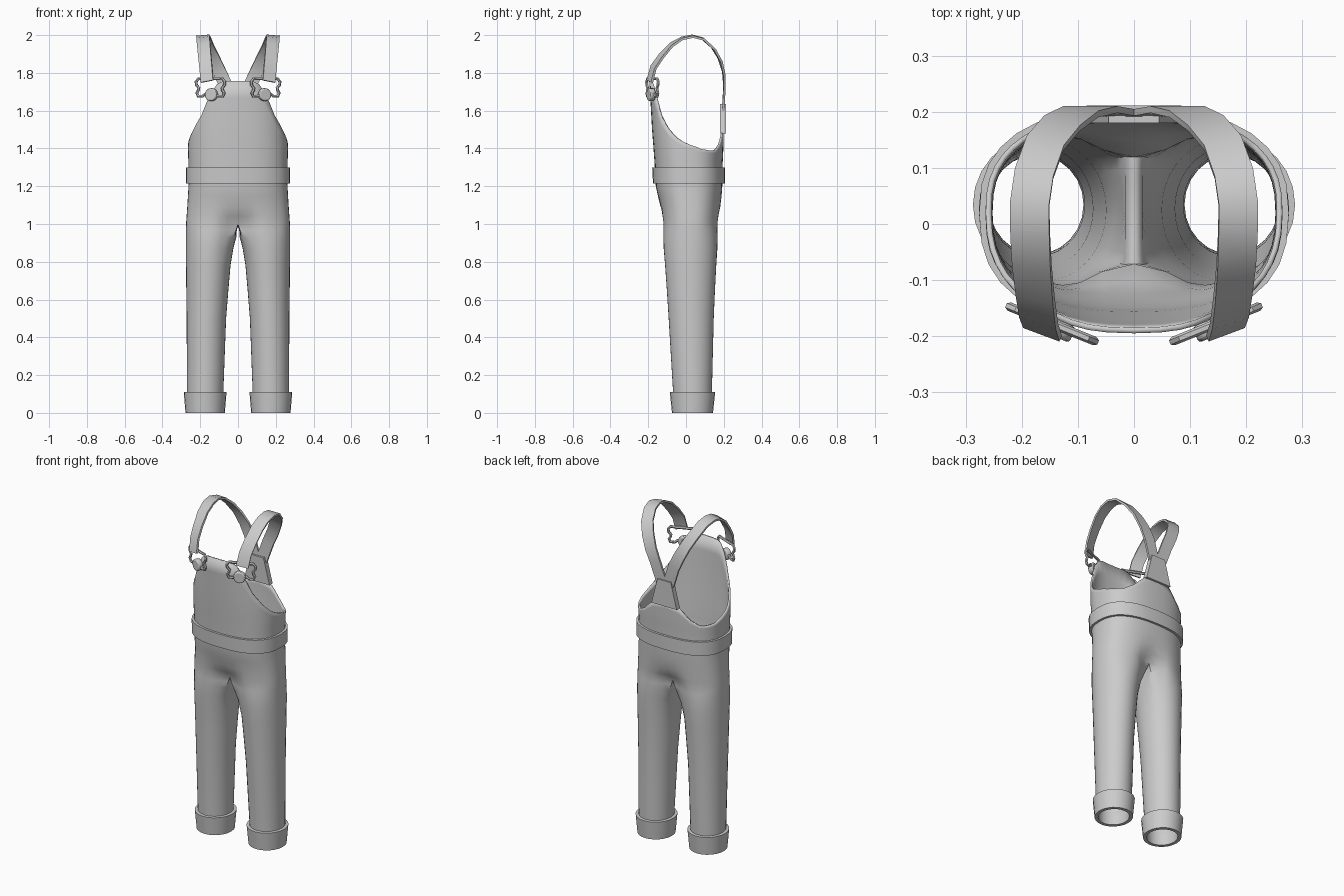
import bpy, bmesh, math
from mathutils import Vector

if "Cube" in bpy.data.objects:
    bpy.data.objects.remove(bpy.data.objects["Cube"])

cloth = bpy.data.materials.new("grey cloth")
cloth.diffuse_color = (0.6, 0.6, 0.6, 1)
cloth.use_nodes = True
cloth.node_tree.nodes["Principled BSDF"].inputs["Base Color"].default_value = cloth.diffuse_color


def finish(obj, angle=40):
    obj.data.materials.clear()
    obj.data.materials.append(cloth)
    bpy.ops.object.select_all(action='DESELECT')
    bpy.context.view_layer.objects.active = obj
    obj.select_set(True)
    bpy.ops.object.shade_smooth_by_angle(angle=math.radians(angle))
    return obj


def mesh_object(name, bm, mirror=False, thickness=0):
    bmesh.ops.recalc_face_normals(bm, faces=bm.faces)
    me = bpy.data.meshes.new(name)
    bm.to_mesh(me)
    bm.free()
    obj = bpy.data.objects.new(name, me)
    bpy.context.collection.objects.link(obj)
    if mirror:
        m = obj.modifiers.new("mirror", 'MIRROR')
        m.use_clip = True
        m.merge_threshold = 0.0005
    if thickness:
        s = obj.modifiers.new("thickness", 'SOLIDIFY')
        s.thickness = thickness
        s.offset = -1
    return finish(obj)


def table(rows, z):
    """Interpolate rows of (z, values...)."""
    if z <= rows[0][0]:
        return rows[0][1:]
    for a, b in zip(rows, rows[1:]):
        if z <= b[0]:
            t = (z - a[0]) / (b[0] - a[0])
            return tuple(p + (q - p) * t for p, q in zip(a[1:], b[1:]))
    return rows[-1][1:]


def power(v, p):
    return math.copysign(abs(v) ** p, v)


# height, half width, front y, back y of the torso
TORSO = [(1.0, .275, -.13, .178), (1.1, .268, -.138, .185), (1.2, .262, -.16, .192),
         (1.3, .262, -.165, .193), (1.4, .265, -.172, .198), (1.5, .262, -.18, .2),
         (1.65, .25, -.188, .2), (1.76, .24, -.195, .2)]
# height, inner x, outer x, front y, back y of a leg
LEG = [(.03, .078, .27, -.066, .135), (.1, .078, .27, -.068, .137), (.5, .063, .272, -.092, .147),
       (.75, .043, .275, -.108, .158), (.88, .028, .277, -.12, .168), (1.0, .0, .277, -.13, .178)]
# angle from the front, height of the upper edge
EDGE = [(0, 1.757), (15, 1.755), (25, 1.735), (35, 1.66), (45, 1.575), (60, 1.505), (75, 1.455),
        (90, 1.42), (105, 1.397), (120, 1.39), (135, 1.39), (150, 1.42), (165, 1.48), (180, 1.5)]


def torso(phi, z, grow=0):
    a, f, b = table(TORSO, z)
    c = math.cos(phi)
    r = (.02 - f if c > 0 else b - .02) + grow
    x = (a + grow) * power(math.sin(phi), .8)
    return Vector((x if abs(x) > 1e-6 else 0, .02 - r * power(c, .8), z))


def leg(psi, z, grow=0):
    i, o, f, b = table(LEG, z)
    return Vector(((i + o) / 2 + ((o - i) / 2 + grow) * math.sin(psi),
                   (f + b) / 2 - ((b - f) / 2 + grow) * math.cos(psi), z))


def skin(bm, rows, closed):
    for r0, r1 in zip(rows, rows[1:]):
        n = len(r0)
        for k in range(n if closed else n - 1):
            j = (k + 1) % n
            bm.faces.new((r0[k], r0[j], r1[j], r1[k]))


# Trousers and bib: one mirrored half
M, K = 24, 8
bm = bmesh.new()
phis = [math.pi * k / M for k in range(M + 1)]
crotch = []
for p in phis:
    v = torso(p, 1.0)
    v.y += .05 * math.exp(-(p / .22) ** 2) - .05 * math.exp(-((math.pi - p) / .22) ** 2)
    crotch.append(v)
front, back = crotch[0].y, crotch[-1].y
for k in range(1, K):
    t = k / K
    crotch.append(Vector((0, back + (front - back) * t, 1.0 - .015 * math.sin(math.pi * t))))
psis = [math.radians(-50 + 280 * k / M) for k in range(M + 1)]
psis += [math.radians(230 + 80 * k / K) for k in range(1, K)]
rows = [[bm.verts.new(v) for v in crotch]]
for z, t in [(.97, .25), (.93, .55), (.87, .85), (.78, 1), (.65, 1), (.5, 1), (.3, 1), (.1, 1), (.03, 1)]:
    ring = []
    for v, p in zip(crotch, psis):
        q = v.lerp(leg(p, z), t)
        q.z = z
        q.x = max(q.x, .006)
        ring.append(bm.verts.new(q))
    rows.append(ring)
skin(bm, rows, True)
upper = [rows[0][:M + 1]]
for z in (1.04, 1.09, 1.15, 1.2, 1.26, 1.32):
    line = []
    for p in phis:
        v = torso(p, z)
        w = .05 * max(0, (1.12 - z) / .12) ** 2
        v.y += w * (math.exp(-(p / .22) ** 2) - math.exp(-((math.pi - p) / .22) ** 2))
        line.append(bm.verts.new(v))
    upper.append(line)
for s in range(1, 6):
    upper.append([bm.verts.new(torso(p, 1.32 + (table(EDGE, math.degrees(p))[0] - 1.32) * s / 5))
                  for p in phis])
skin(bm, upper, False)
mesh_object("trousers_and_bib", bm, mirror=True, thickness=.01)


def band(name, shape, profile, n, mirror=False):
    """Closed ring: profile of (growth, height) swept around a shape."""
    bm = bmesh.new()
    rows = [[bm.verts.new(shape(2 * math.pi * k / n, z, g)) for k in range(n)] for g, z in profile]
    skin(bm, rows + rows[:1], True)
    obj = mesh_object(name, bm)
    if mirror:
        obj.modifiers.new("mirror", 'MIRROR')
    return obj


# Waistband and turned-up cuffs
band("waistband", torso, [(-.004, 1.215), (.014, 1.215), (.014, 1.298), (-.004, 1.298)], 32)
band("cuffs", leg, [(-.012, 0), (.008, 0), (.017, .11), (-.004, .112), (-.012, .06)], 24, True)

# Shoulder straps: x, y, z, sideways tilt
PATH = [(.163, -.192, 1.755, .08), (.17, -.172, 1.83, .08), (.176, -.13, 1.89, .07),
        (.182, -.075, 1.95, .05), (.185, -.02, 1.983, .03), (.186, .035, 1.994, .02),
        (.178, .09, 1.98, .01), (.158, .145, 1.93, .01), (.128, .18, 1.87, 0),
        (.095, .2, 1.8, 0), (.062, .204, 1.73, 0), (.028, .198, 1.63, 0), (.018, .197, 1.6, 0)]
bm = bmesh.new()
pts = [Vector(p[:3]) for p in PATH]
rows = []
for i, p in enumerate(pts):
    t = (pts[min(i + 1, len(pts) - 1)] - pts[max(i - 1, 0)]).normalized()
    n = Vector((PATH[i][3], p.y - .02, max(0, p.z - 1.75)))
    side = t.cross(n).normalized()
    n = side.cross(t).normalized()
    rows.append([bm.verts.new(p + side * a * .035 + n * b * .006)
                 for a, b in ((-1, -1), (1, -1), (1, 1), (-1, 1))])
skin(bm, rows, True)
bm.faces.new(rows[0])
bm.faces.new(rows[-1])
strap = mesh_object("shoulder_straps", bm)
strap.modifiers.new("mirror", 'MIRROR')

# Back yoke joining the straps
bm = bmesh.new()
rows = [[bm.verts.new((x, y, z)) for x, z in ((-.085, 1.48), (.085, 1.48), (.045, 1.635), (-.045, 1.635))]
        for y in (.18, .211)]
skin(bm, rows, True)
bm.faces.new(rows[0])
bm.faces.new(rows[1])
mesh_object("back_yoke", bm)

# Wire buckles and round buttons, turned to follow the bib
TURN = math.radians(22)
HALF = [(.045, .05), (.068, .052), (.082, .035), (.08, .018), (.066, .002), (.07, -.012),
        (.078, -.025), (.07, -.042), (.045, -.042), (.03, -.03)]
loop = HALF + [(-u, v) for u, v in reversed(HALF)]
for s, label in ((1, "left"), (-1, "right")):
    cu = bpy.data.curves.new("wire", 'CURVE')
    cu.dimensions = '3D'
    cu.bevel_depth = .008
    cu.bevel_resolution = 1
    sp = cu.splines.new('POLY')
    sp.points.add(len(loop) - 1)
    for pt, (u, v) in zip(sp.points, loop):
        pt.co = (u, 0, v, 1)
    sp.use_cyclic_u = True
    buckle = bpy.data.objects.new(label + "_buckle", cu)
    bpy.context.collection.objects.link(buckle)
    buckle.location = (s * .146, -.178, 1.718)
    buckle.rotation_euler.z = s * TURN
    bpy.ops.object.select_all(action='DESELECT')
    bpy.context.view_layer.objects.active = buckle
    buckle.select_set(True)
    bpy.ops.object.convert(target='MESH')
    finish(bpy.context.object)
    bpy.ops.mesh.primitive_cylinder_add(vertices=16, radius=.034, depth=.03,
                                        location=(s * .141, -.185, 1.685),
                                        rotation=(math.pi / 2, 0, s * TURN))
    button = bpy.context.object
    button.name = label + "_button"
    bevel = button.modifiers.new("rounding", 'BEVEL')
    bevel.width = .006
    bevel.segments = 2
    finish(button)
